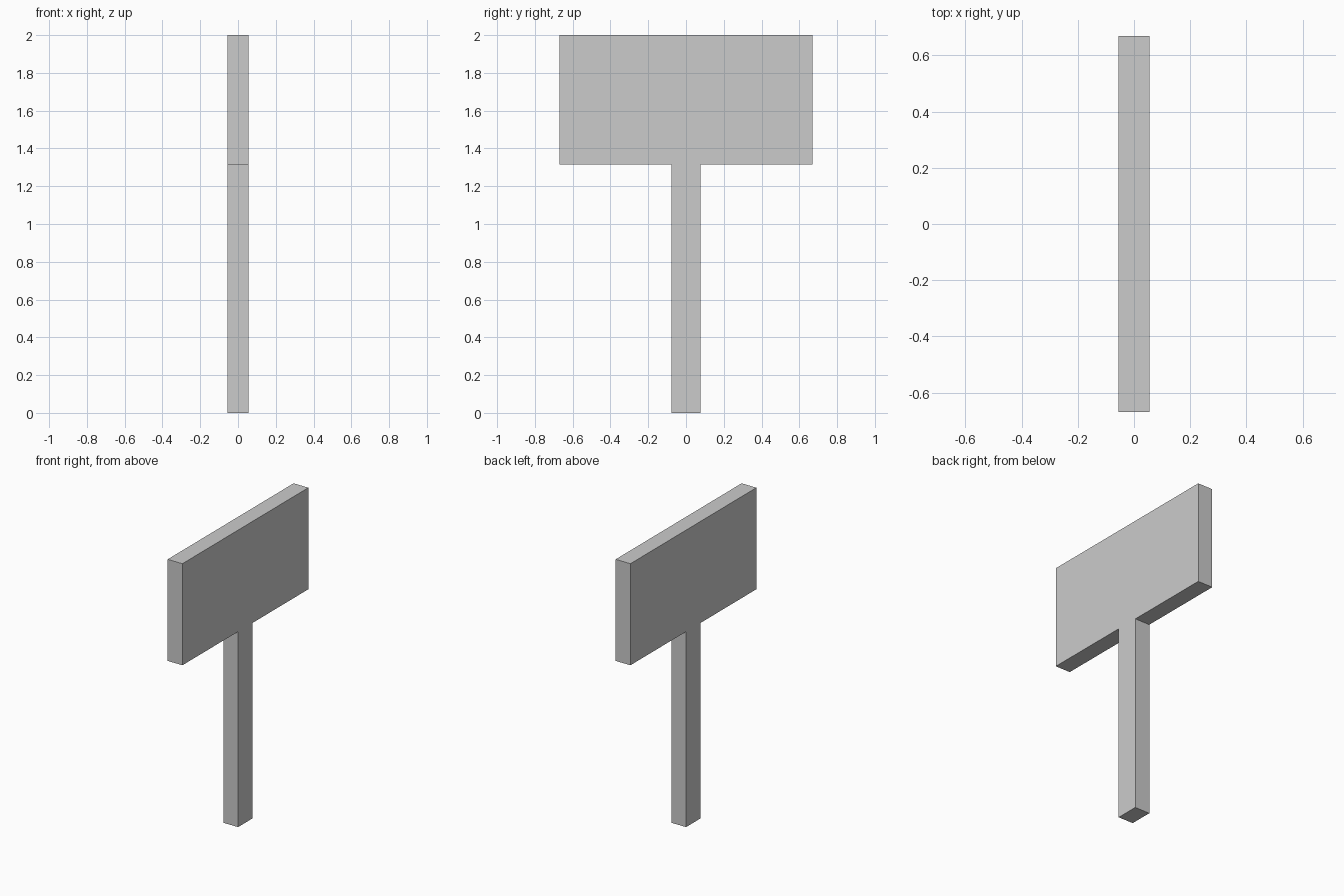
import bpy
import bmesh
from mathutils import Vector

if "Cube" in bpy.data.objects:
    bpy.data.objects.remove(bpy.data.objects["Cube"])

THICKNESS = 0.11
HEIGHT = 2.0
BOARD_BOTTOM = 1.316
BOARD_HALF = 0.67
POST_HALF = 0.078

# Right half of the T outline (y, z), mirrored to close the loop
half = [(POST_HALF, 0), (POST_HALF, BOARD_BOTTOM),
        (BOARD_HALF, BOARD_BOTTOM), (BOARD_HALF, HEIGHT)]
outline = half + [(-y, z) for y, z in reversed(half)]

# Signboard and post: one flat T profile extruded through its thickness
bm = bmesh.new()
face = bm.faces.new([bm.verts.new((-THICKNESS / 2, y, z)) for y, z in outline])
result = bmesh.ops.extrude_face_region(bm, geom=[face], use_keep_orig=True)
moved = [v for v in result["geom"] if isinstance(v, bmesh.types.BMVert)]
bmesh.ops.translate(bm, verts=moved, vec=Vector((THICKNESS, 0, 0)))
bmesh.ops.recalc_face_normals(bm, faces=bm.faces)

mesh = bpy.data.meshes.new("signpost")
bm.to_mesh(mesh)
bm.free()
bpy.context.collection.objects.link(bpy.data.objects.new("signpost", mesh))
